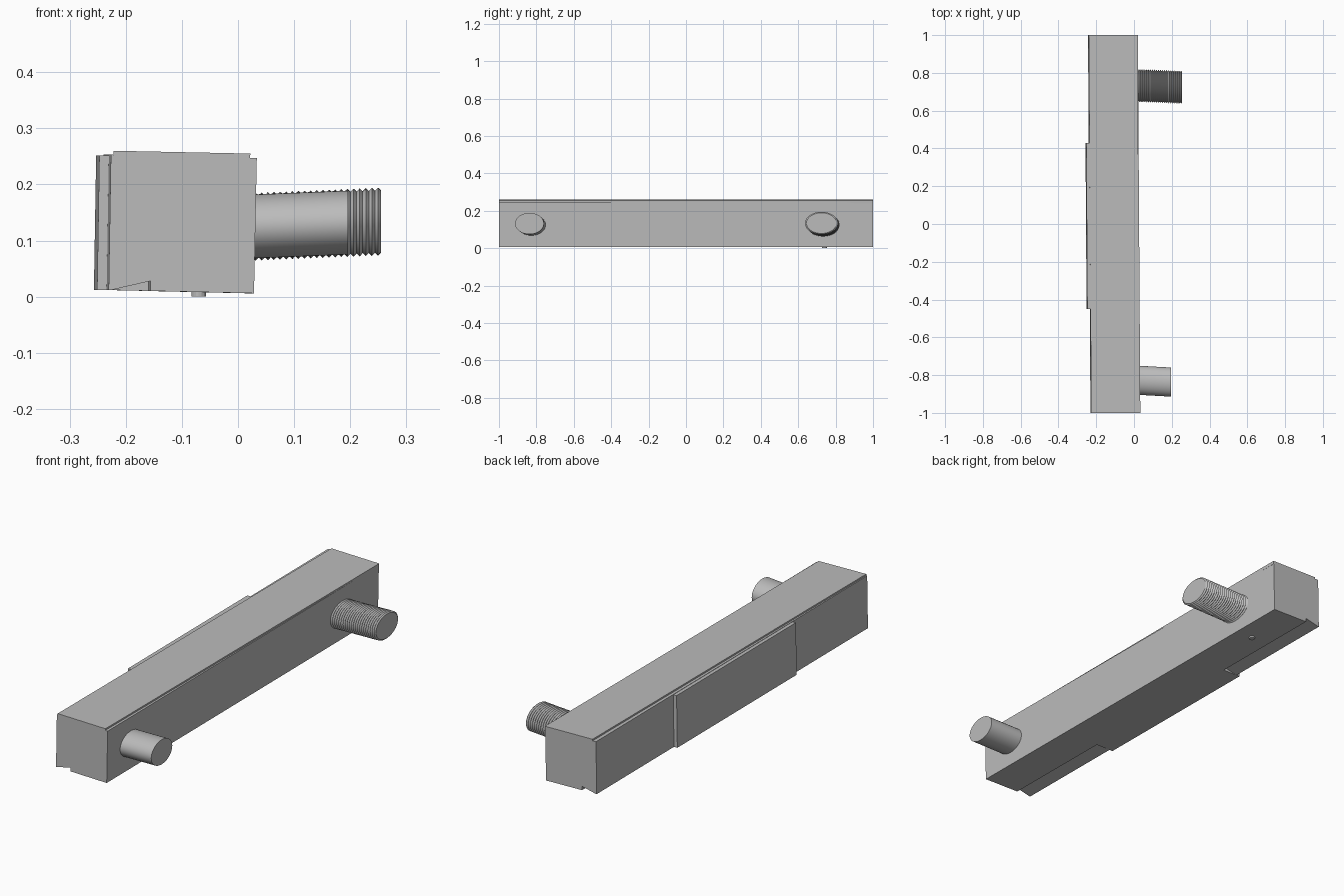
import bpy, bmesh, math
from mathutils import Matrix

if "Cube" in bpy.data.objects:
    bpy.data.objects.remove(bpy.data.objects["Cube"], do_unlink=True)

steel = bpy.data.materials.new("plain grey")
steel.use_nodes = True
colour = (0.5, 0.5, 0.5, 1)
steel.diffuse_color = colour
steel.node_tree.nodes["Principled BSDF"].inputs["Base Color"].default_value = colour

YAW = -0.0065  # sideways drift of the bar along its length


def finish(bm, name):
    bmesh.ops.recalc_face_normals(bm, faces=bm.faces)
    mesh = bpy.data.meshes.new(name)
    bm.to_mesh(mesh)
    bm.free()
    obj = bpy.data.objects.new(name, mesh)
    bpy.context.collection.objects.link(obj)
    mesh.materials.append(steel)
    return obj


def prism(name, profile, y0, y1, yaw=YAW):
    """Extrude an x-z profile along y, drifting sideways by yaw."""
    bm = bmesh.new()
    rings = [[bm.verts.new((x + yaw * y, y, z)) for x, z in profile] for y in (y0, y1)]
    n = len(profile)
    for i in range(n):
        j = (i + 1) % n
        bm.faces.new((rings[0][i], rings[0][j], rings[1][j], rings[1][i]))
    for ring in rings:
        bm.faces.new(ring)
    return finish(bm, name)


def peg(name, profile, start, end, squash, segments=48):
    """Turn (distance, radius) points around a slightly tilted x axis."""
    bm = bmesh.new()
    rings = []
    for t, r in profile:
        cy, cz = (a + (b - a) * t for a, b in zip(start[1:], end[1:]))
        cx = start[0] + (end[0] - start[0]) * t
        angles = [2 * math.pi * k / segments for k in range(segments)]
        rings.append([bm.verts.new((cx, cy + r * math.cos(a), cz + r * squash * math.sin(a)))
                      for a in angles])
    for a, b in zip(rings, rings[1:]):
        for i in range(segments):
            j = (i + 1) % segments
            bm.faces.new((a[i], a[j], b[j], b[i]))
    bm.faces.new(rings[0])
    bm.faces.new(rings[-1])
    obj = finish(bm, name)
    bpy.ops.object.select_all(action="DESELECT")
    obj.select_set(True)
    bpy.context.view_layer.objects.active = obj
    bpy.ops.object.shade_smooth_by_angle(angle=math.radians(25))
    return obj


# Main bar with a wedge-shaped relief under each end
bar = prism("main_bar", [(-0.237, 0.012), (0.022, 0.006), (0.027, 0.247), (-0.233, 0.253)], -1, 1)
wedge = [(-0.162, 0.028), (-0.162, -0.01), (-0.328, -0.01)]
for label, y0, y1 in (("front", -1.1, -0.45), ("back", 0.43, 1.1)):
    cutter = prism(label + "_relief_cutter", wedge, y0, y1)
    cutter.hide_render = True
    cutter.hide_set(True)
    cutter.display_type = "WIRE"
    cut = bar.modifiers.new(label + "_relief", "BOOLEAN")
    cut.operation = "DIFFERENCE"
    cut.solver = "EXACT"
    cut.object = cutter

# Apply the cuts and drop the cutters
bpy.context.view_layer.update()
cut_mesh = bpy.data.meshes.new_from_object(bar.evaluated_get(bpy.context.evaluated_depsgraph_get()))
bar.modifiers.clear()
bar.data = cut_mesh
for obj in [o for o in bpy.data.objects if o.name.endswith("_relief_cutter")]:
    bpy.data.objects.remove(obj, do_unlink=True)

# Thin top skin and raised pad on the side
prism("top_skin", [(-0.222, 0.245), (0.021, 0.24), (0.022, 0.255), (-0.222, 0.26)], -1, 1, 0)
prism("side_pad", [(-0.254, 0.012), (-0.22, 0.012), (-0.22, 0.251), (-0.25, 0.252)], -0.45, 0.43)

# Smooth peg at the front end
peg("plain_peg", [(0, 0.077), (1, 0.077)], (0.0, -0.826, 0.124), (0.196, -0.837, 0.132), 0.74)

# Threaded peg at the back end
TEETH = 22
thread = [(0, 0.08)]
for k in range(TEETH):
    thread += [((k + 0.5) / TEETH, 0.088), ((k + 1) / TEETH, 0.08)]
peg("threaded_peg", thread, (0.015, 0.733, 0.124), (0.255, 0.724, 0.134), 0.69)

# Small locating pin underneath
bm = bmesh.new()
bmesh.ops.create_cone(bm, cap_ends=True, segments=16, radius1=0.013, radius2=0.013, depth=0.03,
                      matrix=Matrix.Translation((-0.07, 0.74, 0.015)))
finish(bm, "locating_pin")
